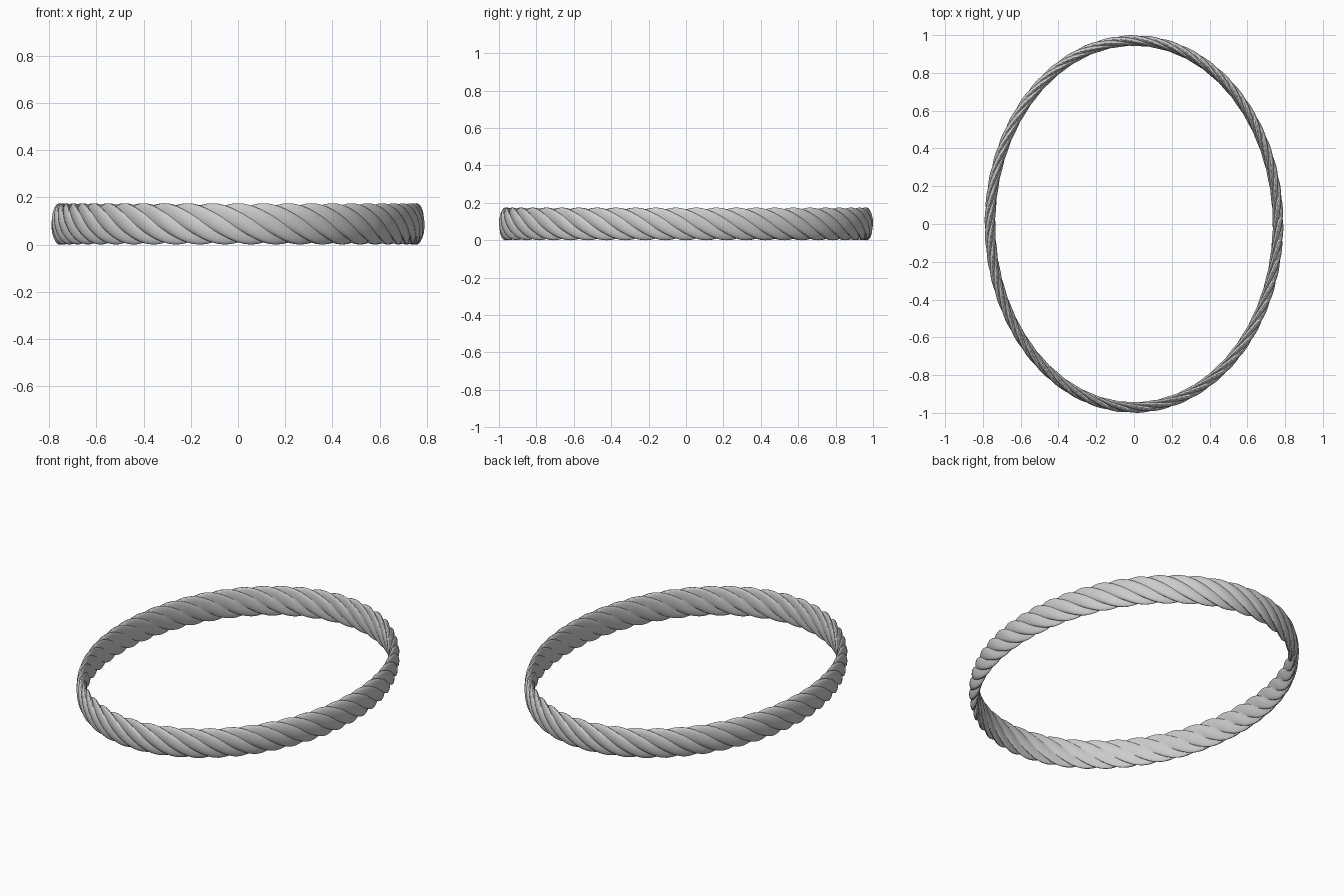
import bpy, bmesh, math

if "Cube" in bpy.data.objects:
    bpy.data.objects.remove(bpy.data.objects["Cube"])

A, B = 0.757, 0.966            # centreline half axes of the oval
OUT, INN, HALF = 0.034, 0.024, 0.0875   # outward / inward / vertical half sizes
STRANDS, TURNS = 5, 10         # strands in the rope, whole twists around the oval
STEPS, LOBE = 400, 8           # samples along the oval, points per strand
C, R = 0.55, 0.45              # strand offset and strand radius in the unit section


def rope_section():
    """Outline of the bundled round strands as (angle, radius) pairs."""
    pts = []
    for k in range(STRANDS):
        for j in range(LOBE):
            d = (j / LOBE - 0.5) * 2 * math.pi / STRANDS
            rad = C * math.cos(d) + math.sqrt(R * R - (C * math.sin(d)) ** 2)
            pts.append((2 * math.pi * k / STRANDS + d, rad))
    return pts


def even_angles(n):
    """Ellipse parameters spaced evenly by arc length, from the front point."""
    m = 8000
    out, acc, lens = [], 0.0, [0.0]
    for i in range(m):
        t = -math.pi / 2 + 2 * math.pi * (i + 0.5) / m
        acc += math.hypot(A * math.sin(t), B * math.cos(t))
        lens.append(acc)
    i = 0
    for k in range(n):
        while lens[i + 1] < acc * k / n:
            i += 1
        f = (acc * k / n - lens[i]) / (lens[i + 1] - lens[i])
        out.append(-math.pi / 2 + 2 * math.pi * (i + f) / m)
    return out


# Twisted flat rope swept around the oval
section = rope_section()
bm = bmesh.new()
rings = []
for k, t in enumerate(even_angles(STEPS)):
    nx, ny = B * math.cos(t), A * math.sin(t)
    ln = math.hypot(nx, ny)
    nx, ny = nx / ln, ny / ln
    twist = math.pi / 2 - 2 * math.pi * TURNS * k / STEPS
    ring = []
    for ang, rad in section:
        u, w = rad * math.cos(ang + twist), rad * math.sin(ang + twist)
        off = u * (OUT if u > 0 else INN)
        ring.append(bm.verts.new((A * math.cos(t) + nx * off,
                                  B * math.sin(t) + ny * off,
                                  HALF + w * HALF)))
    rings.append(ring)
n = len(section)
for k in range(STEPS):
    a, b = rings[k], rings[(k + 1) % STEPS]
    for j in range(n):
        bm.faces.new((a[j], b[j], b[(j + 1) % n], a[(j + 1) % n]))
bmesh.ops.recalc_face_normals(bm, faces=bm.faces)

mesh = bpy.data.meshes.new("rope_ring")
bm.to_mesh(mesh)
bm.free()
rope = bpy.data.objects.new("rope_ring", mesh)
bpy.context.collection.objects.link(rope)
bpy.context.view_layer.objects.active = rope
rope.select_set(True)
bpy.ops.object.shade_smooth_by_angle(angle=math.radians(35))
